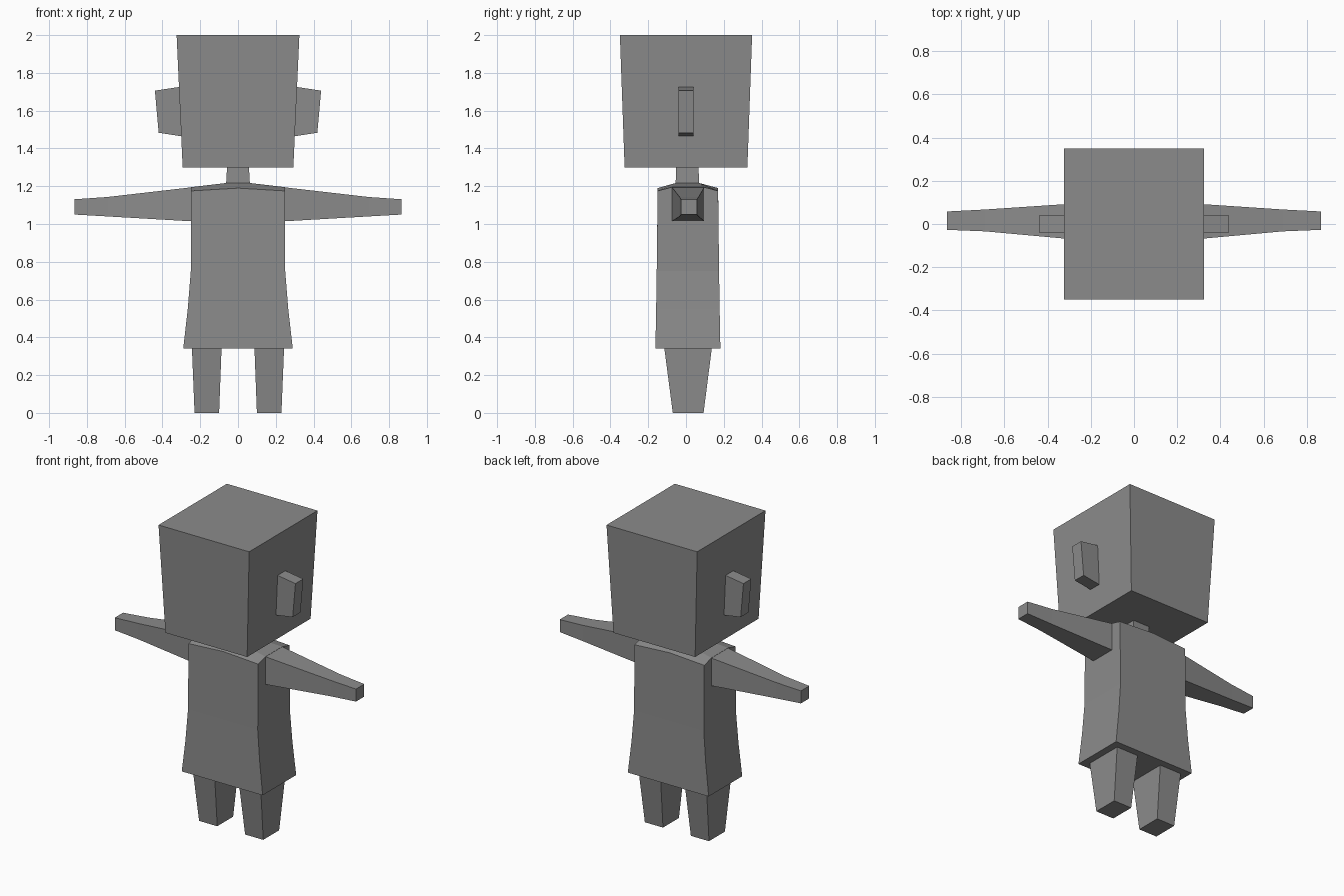
import bpy
import bmesh

if "Cube" in bpy.data.objects:
    bpy.data.objects.remove(bpy.data.objects["Cube"], do_unlink=True)

# One plain grey for the whole figure
grey = bpy.data.materials.new("plain grey")
grey.use_nodes = True
GREY = (0.26, 0.26, 0.26, 1.0)
grey.diffuse_color = GREY
grey.node_tree.nodes["Principled BSDF"].inputs["Base Color"].default_value = GREY


def loft(name, rings):
    """Skin matching rings of points and close both ends."""
    bm = bmesh.new()
    loops = [[bm.verts.new(p) for p in ring] for ring in rings]
    n = len(loops[0])
    for a, b in zip(loops, loops[1:]):
        for i in range(n):
            j = (i + 1) % n
            bm.faces.new((a[i], a[j], b[j], b[i]))
    bm.faces.new(loops[0][::-1])
    bm.faces.new(loops[-1])
    bmesh.ops.remove_doubles(bm, verts=bm.verts, dist=0.0005)
    bmesh.ops.recalc_face_normals(bm, faces=bm.faces)
    mesh = bpy.data.meshes.new(name)
    bm.to_mesh(mesh)
    bm.free()
    mesh.materials.append(grey)
    obj = bpy.data.objects.new(name, mesh)
    bpy.context.collection.objects.link(obj)
    return obj


def rect_z(z, x0, x1, y0, y1):
    """Horizontal rectangle at height z."""
    return [(x0, y0, z), (x1, y0, z), (x1, y1, z), (x0, y1, z)]


def rect_x(x, y0, y1, z0, z1):
    """Upright rectangle at distance x to the side."""
    return [(x, y0, z0), (x, y1, z0), (x, y1, z1), (x, y0, z1)]


def pair(name, rings):
    """Build a part on the left and its mirror on the right."""
    loft("left_" + name, rings)
    loft("right_" + name, [[(-x, y, z) for x, y, z in r] for r in rings])


def body_ring(x, y0, y1, s0, s1, z_mid, z_corner, z_shoulder):
    """Ten-point outline with corners, middles and shoulder points."""
    half = [(0, y0, z_mid), (x, y0, z_corner), (x, s0, z_shoulder),
            (x, s1, z_shoulder), (x, y1, z_corner), (0, y1, z_mid)]
    return half + [(-px, py, pz) for px, py, pz in half[4:0:-1]]


# Torso: flared skirt, straight chest, shoulders sloping up to the neck
torso = [body_ring(x, y0, y1, -0.075, 0.095, z, z, z) for z, x, y0, y1 in (
    (0.34, 0.29, -0.162, 0.182),
    (0.55, 0.266, -0.158, 0.178),
    (0.75, 0.25, -0.155, 0.175))]
torso.append(body_ring(0.25, -0.15, 0.17, -0.075, 0.095, 1.19, 1.175, 1.195))
torso.append(body_ring(0.063, -0.055, 0.07, -0.055, 0.07, 1.217, 1.217, 1.217))
loft("torso", torso)

# Neck and head
loft("neck", [rect_z(1.21, -0.063, 0.063, -0.055, 0.07),
              rect_z(1.30, -0.058, 0.058, -0.052, 0.066)])
loft("head", [rect_z(1.30, -0.293, 0.293, -0.325, 0.325),
              rect_z(2.00, -0.325, 0.325, -0.35, 0.35)])

# Ears: thin tilted plates on the sides of the head
pair("ear", [[(0.29, -0.04, 1.463), (0.29, 0.04, 1.463),
              (0.30, 0.04, 1.727), (0.30, -0.04, 1.727)],
             [(0.42, -0.04, 1.483), (0.42, 0.04, 1.483),
              (0.44, 0.04, 1.706), (0.44, -0.04, 1.706)]])

# Arms: tapered, held straight out
pair("arm", [rect_x(0.24, -0.075, 0.097, 1.014, 1.195),
             rect_x(0.69, -0.034, 0.067, 1.04, 1.143),
             rect_x(0.865, -0.027, 0.058, 1.05, 1.131)])

# Legs: short, narrowing to the ground
pair("leg", [rect_z(0.0, 0.10, 0.23, -0.07, 0.093),
             rect_z(0.345, 0.087, 0.244, -0.115, 0.137)])
